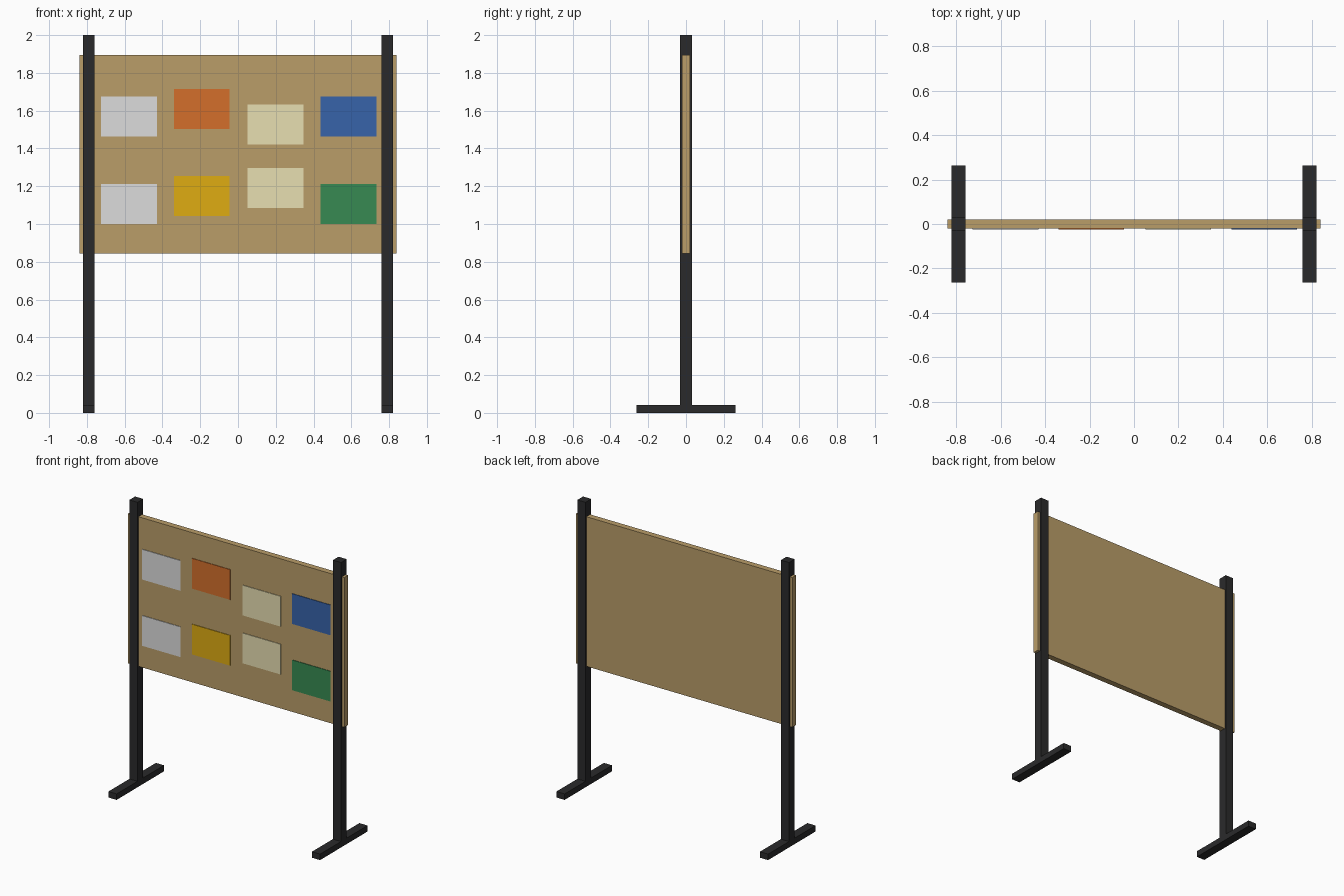
import bpy

if "Cube" in bpy.data.objects:
    bpy.data.objects.remove(bpy.data.objects["Cube"])


def material(name, rgb):
    # sRGB 0-255 to linear
    lin = [((c / 255 + 0.055) / 1.055) ** 2.4 if c > 10 else c / 255 / 12.92 for c in rgb]
    m = bpy.data.materials.new(name)
    m.diffuse_color = (*lin, 1)
    m.use_nodes = True
    m.node_tree.nodes["Principled BSDF"].inputs["Base Color"].default_value = m.diffuse_color
    return m


def box(name, lo, hi, mat):
    bpy.ops.mesh.primitive_cube_add(size=1, location=[(a + b) / 2 for a, b in zip(lo, hi)])
    ob = bpy.context.object
    ob.name = name
    ob.scale = [b - a for a, b in zip(lo, hi)]
    bpy.ops.object.transform_apply(location=False, rotation=False, scale=True)
    ob.data.materials.append(mat)
    return ob


black = material("black_metal", (42, 42, 43))
cork = material("cork", (186, 157, 105))
white = material("white_paper", (220, 220, 220))
cream = material("cream_paper", (232, 223, 178))
orange = material("orange_paper", (211, 111, 43))
yellow = material("yellow_paper", (223, 172, 18))
blue = material("blue_paper", (55, 99, 170))
green = material("green_paper", (55, 138, 82))

# Pin board running through both posts
box("board", (-0.84, -0.021, 0.845), (0.84, 0.021, 1.895), cork)

# Posts and floor feet
for side, x in (("left", -0.79), ("right", 0.79)):
    box(side + "_post", (x - 0.0315, -0.0315, 0.0), (x + 0.0315, 0.0315, 2.0), black)
    box(side + "_foot", (x - 0.0315, -0.263, 0.0), (x + 0.0315, 0.263, 0.042), black)

# Notices: centre x, upper centre z and colour, lower centre z and colour
notices = (
    (-0.578, 1.57, white, 1.105, white),
    (-0.192, 1.61, orange, 1.148, yellow),
    (0.199, 1.527, cream, 1.191, cream),
    (0.586, 1.57, blue, 1.105, green),
)
for i, (x, z_up, m_up, z_low, m_low) in enumerate(notices, 1):
    for row, z, m in (("upper", z_up, m_up), ("lower", z_low, m_low)):
        box(f"{row}_notice_{i}", (x - 0.148, -0.025, z - 0.106), (x + 0.148, -0.020, z + 0.106), m)
